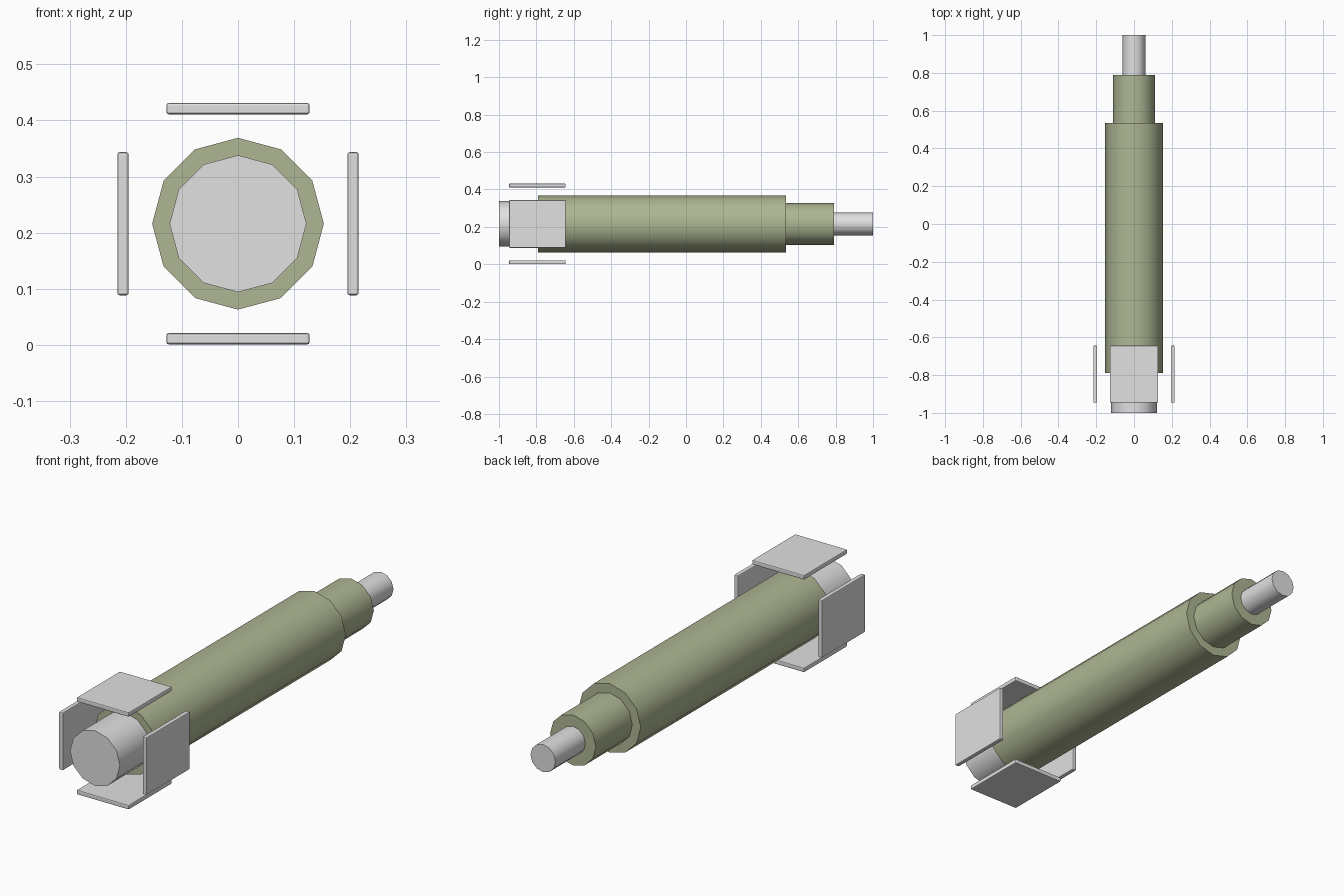
import bpy, math
from mathutils import Matrix

cube = bpy.data.objects.get("Cube")
if cube:
    bpy.data.objects.remove(cube, do_unlink=True)

AXIS_Z = 0.216  # height of the long axis


def material(name, rgb):
    m = bpy.data.materials.new(name)
    m.use_nodes = True
    m.diffuse_color = (*rgb, 1)
    m.node_tree.nodes["Principled BSDF"].inputs["Base Color"].default_value = (*rgb, 1)
    return m


green = material("olive green", (0.42, 0.47, 0.29))
grey = material("light grey", (0.75, 0.75, 0.75))


def rod(name, radius, y0, y1, mat):
    """Twelve-sided cylinder lying along y, with a corner at the top."""
    bpy.ops.mesh.primitive_cylinder_add(
        vertices=12, radius=radius, depth=y1 - y0,
        location=(0, (y0 + y1) / 2, AXIS_Z), rotation=(math.pi / 2, 0, 0))
    ob = bpy.context.object
    ob.name = name
    ob.data.materials.append(mat)
    bpy.ops.object.shade_smooth_by_angle(angle=math.radians(40))


# Stepped body
rod("front_cap", 0.122, -1.0, -0.79, grey)
rod("main_body", 0.153, -0.79, 0.535, green)
rod("rear_step", 0.112, 0.535, 0.79, green)
rod("rear_pin", 0.061, 0.79, 1.0, grey)

# Four thin fins floating around the front end
for i, side in enumerate(("top", "left", "bottom", "right")):
    bpy.ops.mesh.primitive_cube_add(size=1)
    fin = bpy.context.object
    fin.name = side + "_fin"
    fin.data.transform(Matrix.Translation((0, -0.795, 0.205))
                       @ Matrix.Diagonal((0.255, 0.302, 0.02, 1)))
    fin.data.transform(Matrix.Rotation(i * math.pi / 2, 4, 'Y'))
    fin.location.z = AXIS_Z
    fin.data.materials.append(grey)
    bevel = fin.modifiers.new("soft_edges", 'BEVEL')
    bevel.width = 0.004
    bevel.segments = 2
